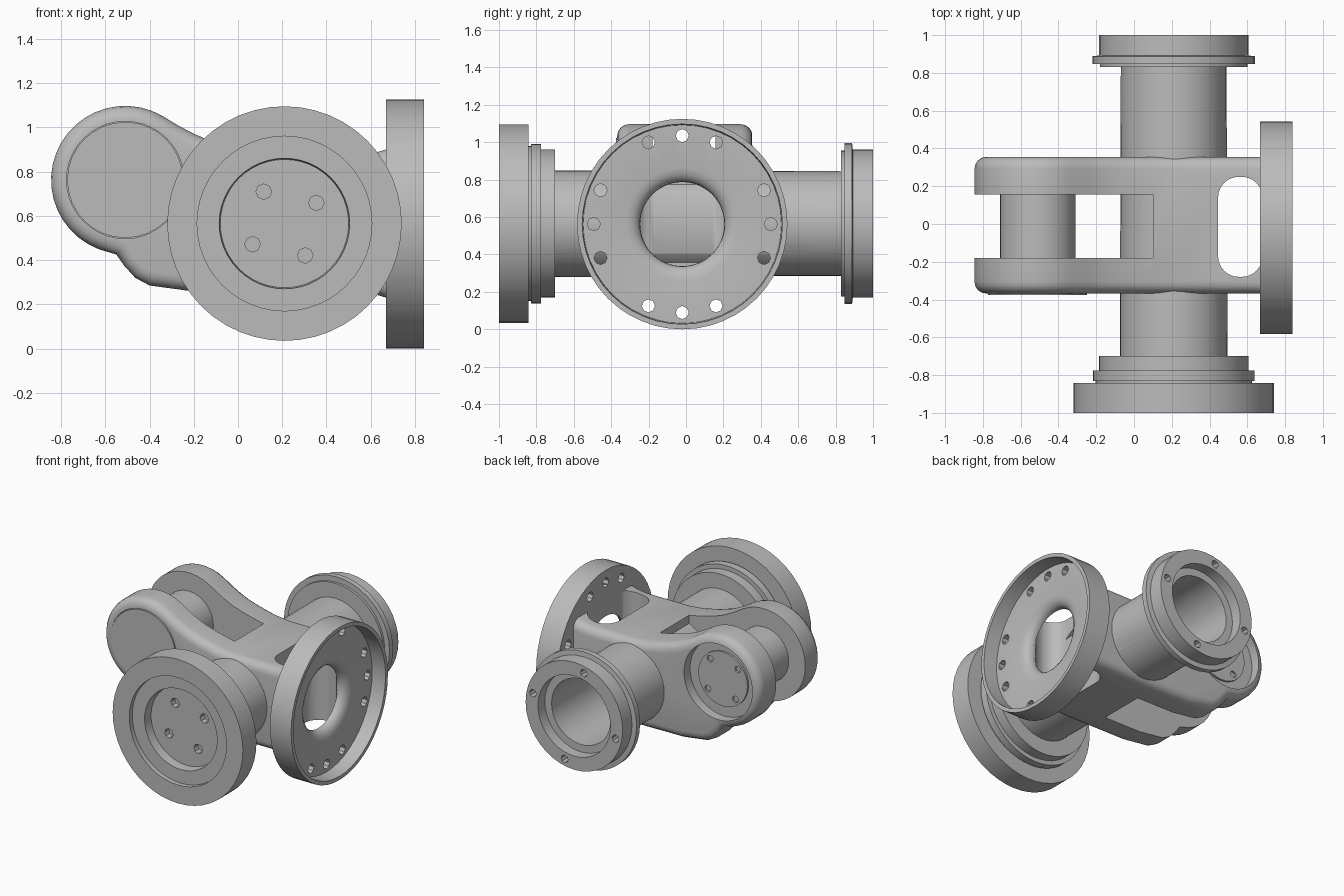
import bpy, bmesh, math
from mathutils import Matrix, Vector

cube = bpy.data.objects.get("Cube")
if cube:
    bpy.data.objects.remove(cube)

metal = bpy.data.materials.new("machined_grey")
metal.use_nodes = True
GREY = (0.5, 0.5, 0.5, 1)
metal.diffuse_color = GREY
metal.node_tree.nodes["Principled BSDF"].inputs["Base Color"].default_value = GREY

# Local z of a turned part is mapped onto the y or x axis
ALONG_Y = Matrix(((1, 0, 0), (0, 0, 1), (0, 1, 0))).to_4x4()
ALONG_X = Matrix(((0, 0, 1), (1, 0, 0), (0, 1, 0))).to_4x4()
HUB = Vector((0.21, 0, 0.565))
PIN = Vector((-0.51, 0, 0.762))
PORT = Vector((0, -0.02, 0.5625))


def finish(name, bm):
    bmesh.ops.remove_doubles(bm, verts=bm.verts, dist=1e-5)
    bmesh.ops.recalc_face_normals(bm, faces=bm.faces)
    mesh = bpy.data.meshes.new(name)
    bm.to_mesh(mesh)
    bm.free()
    mesh.materials.append(metal)
    obj = bpy.data.objects.new(name, mesh)
    bpy.context.collection.objects.link(obj)
    return obj


def turned(name, profile, centre, frame, segs=40, closed=False):
    """Revolve (radius, height) points around the part's axis."""
    bm = bmesh.new()
    verts = [bm.verts.new((r, 0, h)) for r, h in profile]
    pairs = list(zip(verts, verts[1:])) + ([(verts[-1], verts[0])] if closed else [])
    edges = [bm.edges.new(p) for p in pairs]
    bmesh.ops.spin(bm, geom=verts + edges, cent=(0, 0, 0), axis=(0, 0, 1),
                   angle=math.tau, steps=segs, use_merge=False)
    bm.transform(Matrix.Translation(centre) @ frame)
    return finish(name, bm)


def extruded(name, outline, vector, rounding=0):
    """Extrude an outline; optionally round the rims of both end faces."""
    bm = bmesh.new()
    face = bm.faces.new([bm.verts.new(p) for p in outline])
    ext = bmesh.ops.extrude_face_region(bm, geom=[face])
    moved = [v for v in ext["geom"] if isinstance(v, bmesh.types.BMVert)]
    bmesh.ops.translate(bm, verts=moved, vec=vector)
    if rounding:
        bmesh.ops.recalc_face_normals(bm, faces=bm.faces)
        rims = [e for e in bm.edges if abs(e.verts[0].co.y - e.verts[1].co.y) < 1e-4
                and min(v.co.x for v in e.verts) < 0.66]
        bmesh.ops.bevel(bm, geom=rims, offset=rounding, offset_type="OFFSET", segments=4,
                        profile=0.5, affect="EDGES", clamp_overlap=False)
    return finish(name, bm)


def rod(r, start, end, centre, frame, segs=40):
    return turned("cutter", [(0, start), (r, start), (r, end), (0, end)], centre, frame, segs)


def bolt_holes(angles, ring, start, end, centre, frame, r=0.035):
    """Cutters for a ring of bolt holes."""
    out = []
    for a in angles:
        t = math.radians(a)
        off = frame @ Vector((ring * math.cos(t), ring * math.sin(t), 0))
        out.append(rod(r, start, end, centre + off, frame, 8))
    return out


def cut(obj, cutters):
    for c in cutters:
        mod = obj.modifiers.new("cut", "BOOLEAN")
        mod.operation, mod.solver, mod.object = "DIFFERENCE", "EXACT", c
    dg = bpy.context.evaluated_depsgraph_get()
    mesh = bpy.data.meshes.new_from_object(obj.evaluated_get(dg))
    obj.modifiers.clear()
    obj.data = mesh
    for c in cutters:
        bpy.data.objects.remove(c)


def side_profile():
    """Clevis outline: round lobe blending into the hub block."""
    pts = [(PIN.x + 0.335 * math.cos(math.radians(a)), PIN.z + 0.335 * math.sin(math.radians(a)))
           for a in range(60, 255, 9)]
    pts += [(-0.55, 0.425), (-0.515, 0.375), (-0.465, 0.32), (-0.4, 0.285), (-0.2, 0.258),
            (0.1, 0.255), (0.55, 0.255), (0.62, 0.245), (0.67, 0.23), (0.67, 0.9),
            (0.62, 0.885), (0.55, 0.875), (0.2, 0.875), (0.08, 0.888), (-0.05, 0.918),
            (-0.147, 0.948), (-0.206, 0.974), (-0.27, 1.008)]
    return pts


def rounded_slot():
    """Cutter for the window behind the flange."""
    pts = []
    r = 0.11
    for cx, cy, a0 in ((0.57, 0.14, 0), (0.555, 0.14, 90), (0.555, -0.17, 180), (0.57, -0.17, 270)):
        pts += [(cx + r * math.cos(math.radians(a0 + s)), cy + r * math.sin(math.radians(a0 + s)), 0)
                for s in range(0, 91, 15)]
    return extruded("cutter", pts, (0, 0, 1.5))


def box_cutter(x0, x1, y0, y1):
    return extruded("cutter", [(x0, y0, -1), (x1, y0, -1), (x1, y1, -1), (x0, y1, -1)], (0, 0, 3))


# Forked body with rounded outer edges, pocket, window and pin seats
body = extruded("clevis_body", [(x, -0.368, z) for x, z in side_profile()], (0, 0.723, 0), 0.062)
cut(body, [box_cutter(-1.2, 0.1, -0.18, 0.157), rounded_slot(),
           rod(0.265, -0.5, -0.345, PIN, ALONG_Y),
           rod(0.278, 0.285, 0.5, PIN, ALONG_Y),
           rod(0.225, 0.4, 0.9, PORT, ALONG_X)])

# Fork pin with bolted rear end
pin = turned("fork_pin", [(0, -0.3), (0.2, -0.3), (0.2, 0.3), (0, 0.3)], PIN, ALONG_Y, 32)
cut(pin, bolt_holes(range(50, 360, 90), 0.16, 0.26, 0.5, PIN, ALONG_Y, 0.025))
cap = turned("pin_cap", [(0, -0.3), (0.262, -0.3), (0.262, -0.375), (0, -0.375)], PIN, ALONG_Y, 32)

# Cross axle with open, flanged rear end
axle = turned("cross_axle", [
    (0, -0.72), (0.285, -0.72), (0.28, 0.83), (0.39, 0.83), (0.39, 0.848), (0.43, 0.848),
    (0.43, 0.888), (0.395, 0.892), (0.395, 1), (0.295, 1), (0.295, 0.92), (0.24, 0.92),
    (0.24, 0.4), (0, 0.4)], HUB, ALONG_Y)
cut(axle, [rounded_slot()] + bolt_holes(range(13, 360, 90), 0.345, 0.9, 1.2, HUB, ALONG_Y, 0.028))

# Stepped front drive disc with recessed face
disc = turned("front_drive_disc", [
    (0, -0.897), (0.29, -0.897), (0.295, -0.965), (0.395, -0.965), (0.395, -1), (0.53, -1),
    (0.53, -0.842), (0.415, -0.842), (0.415, -0.83), (0.427, -0.83), (0.427, -0.775),
    (0.395, -0.775), (0.395, -0.7), (0, -0.7)], HUB, ALONG_Y, 48)
cut(disc, bolt_holes(range(33, 360, 90), 0.172, -1.1, -0.85, HUB, ALONG_Y))

# Dished side flange with funnel port and grouped bolt holes
flange = turned("side_flange", [
    (0.225, 0.668), (0.228, 0.69), (0.24, 0.71), (0.265, 0.727), (0.3, 0.735), (0.53, 0.735),
    (0.535, 0.84), (0.5625, 0.84), (0.5625, 0.668)], PORT, ALONG_X, 48, True)
cut(flange, bolt_holes([q + d for q in range(0, 360, 90) for d in (-22.5, 0, 22.5)],
                       0.473, 0.5, 1, PORT, ALONG_X))

# Smooth shading with crisp machined edges
bpy.ops.object.select_all(action="DESELECT")
for part in (body, pin, cap, axle, disc, flange):
    part.select_set(True)
bpy.context.view_layer.objects.active = body
bpy.ops.object.shade_smooth_by_angle(angle=math.radians(32))
